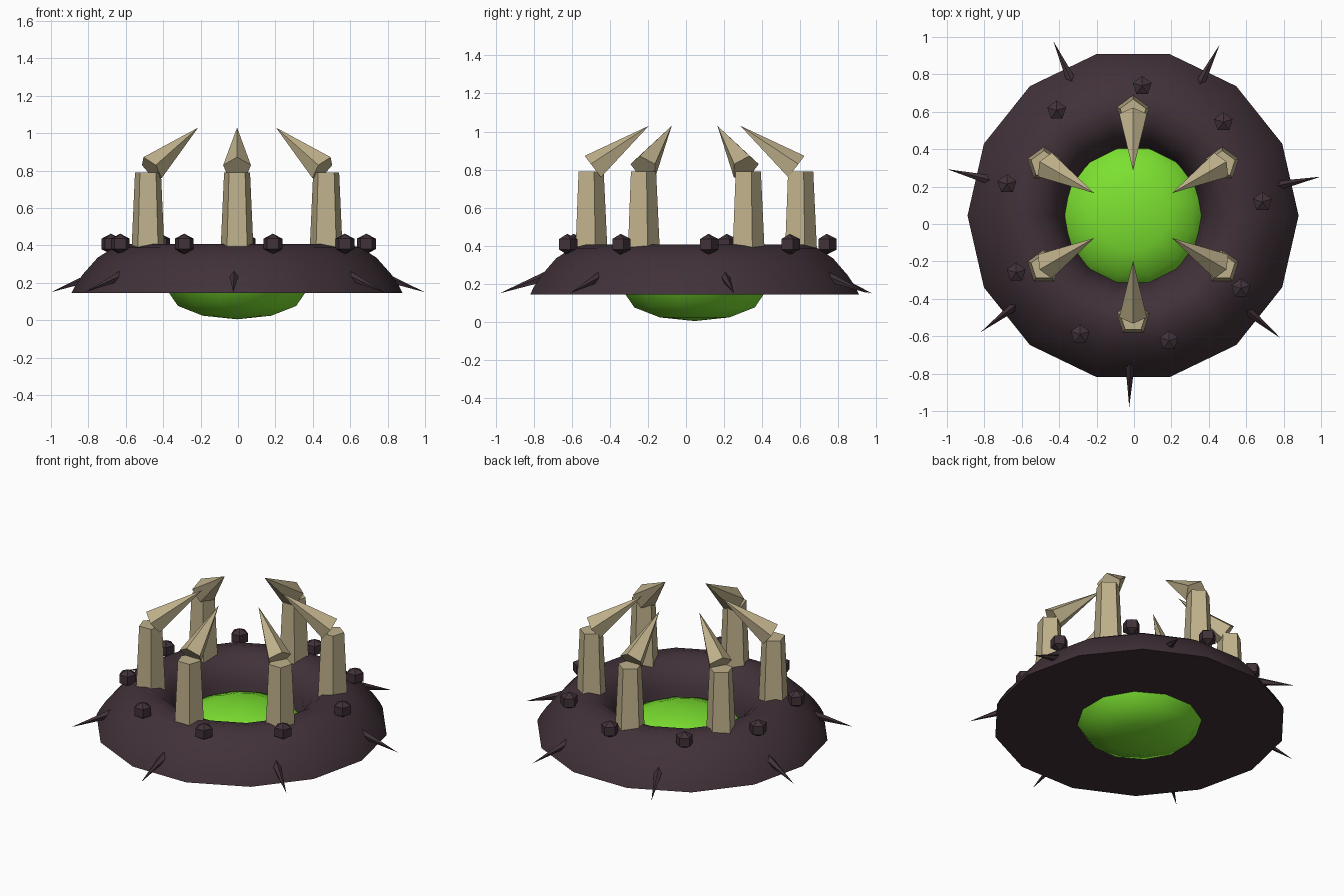
import bpy, bmesh, math
from mathutils import Vector, Matrix

if "Cube" in bpy.data.objects:
    bpy.data.objects.remove(bpy.data.objects["Cube"])

CENTRE = Vector((-0.005, 0.045, 0))


def material(name, rgb):
    m = bpy.data.materials.new(name)
    m.diffuse_color = (*rgb, 1)
    m.use_nodes = True
    m.node_tree.nodes["Principled BSDF"].inputs["Base Color"].default_value = m.diffuse_color
    return m


HULL = material("dark plum", (0.052, 0.031, 0.040))
BONE = material("bone", (0.52, 0.44, 0.26))
GLOW = material("acid green", (0.20, 0.75, 0.03))


def lathe(name, profile, sides, mat, phase=0.0, matrix=Matrix(), closed=False, smooth=None):
    """Revolve (radius, height) points about z; zero radius makes a pole."""
    bm = bmesh.new()
    rings = []
    for r, z in profile:
        if r == 0:
            rings.append([bm.verts.new((0, 0, z))] * sides)
        else:
            angles = [phase + math.tau * i / sides for i in range(sides)]
            rings.append([bm.verts.new((r * math.cos(a), r * math.sin(a), z)) for a in angles])
    pairs = list(zip(rings, rings[1:]))
    if closed:
        pairs.append((rings[-1], rings[0]))
    for a, b in pairs:
        for i in range(sides):
            j = (i + 1) % sides
            corners = list(dict.fromkeys((a[i], a[j], b[j], b[i])))
            bm.faces.new(corners)
    if not closed:
        for ring in (rings[0], rings[-1]):
            if ring[0] is not ring[1]:
                bm.faces.new(ring)
    bmesh.ops.recalc_face_normals(bm, faces=bm.faces)
    mesh = bpy.data.meshes.new(name)
    bm.to_mesh(mesh)
    bm.free()
    mesh.materials.append(mat)
    obj = bpy.data.objects.new(name, mesh)
    bpy.context.collection.objects.link(obj)
    obj.matrix_world = matrix
    if smooth:
        bpy.ops.object.select_all(action='DESELECT')
        obj.select_set(True)
        bpy.context.view_layer.objects.active = obj
        bpy.ops.object.shade_smooth_by_angle(angle=math.radians(smooth))
    return obj


def polar(radius, angle, z):
    return CENTRE + Vector((radius * math.cos(angle), radius * math.sin(angle), z))


def cone(name, base, tip, radius, sides, mat):
    axis = tip - base
    turn = axis.to_track_quat('Z', 'Y').to_matrix().to_4x4()
    return lathe(name, [(radius, 0), (0, axis.length)], sides, mat, math.pi / 2,
                 Matrix.Translation(base) @ turn)


# Domed ring with a flat underside
lathe("hull_ring",
      [(0.885, 0.145), (0.865, 0.185), (0.825, 0.245), (0.745, 0.335), (0.66, 0.388),
       (0.58, 0.408), (0.50, 0.39), (0.43, 0.335), (0.385, 0.25), (0.365, 0.145)],
      14, HULL, matrix=Matrix.Translation(CENTRE), closed=True, smooth=40)

# Flattened glowing core filling the hole
core = [(0.378 * math.sin(math.pi * i / 6), 0.148 - 0.143 * math.cos(math.pi * i / 6))
        for i in range(7)]
core[0], core[-1] = (0, core[0][1]), (0, core[-1][1])
lathe("glowing_core", core, 12, GLOW, math.pi / 12,
      Matrix.Translation(CENTRE), smooth=50)

# Six claws: tapered pillar and an inward-leaning point
for k in range(6):
    a = math.radians(30 + 60 * k)
    lathe(f"claw_pillar_{k + 1}", [(0.097, 0.28), (0.073, 0.79)], 5, BONE, math.pi / 2,
          Matrix.Translation(polar(0.55, a, 0)))
    cone(f"claw_tip_{k + 1}", polar(0.53, a, 0.81), polar(0.24, a, 1.03), 0.078, 5, BONE)

# Nine faceted knobs around the crown
for k in range(9):
    a = math.radians(86 + 40 * k)
    lathe(f"knob_{k + 1}", [(0, -0.055), (0.053, -0.028), (0.053, 0.028), (0, 0.055)],
          5, HULL, math.pi / 2, Matrix.Translation(polar(0.695, a, 0.408)))

# Seven spikes pointing out and down from the rim
for k in range(7):
    a = math.radians(11.7) + math.tau * k / 7
    cone(f"rim_spike_{k + 1}", polar(0.73, a, 0.255), polar(1.025, a, 0.15), 0.033, 5, HULL)
